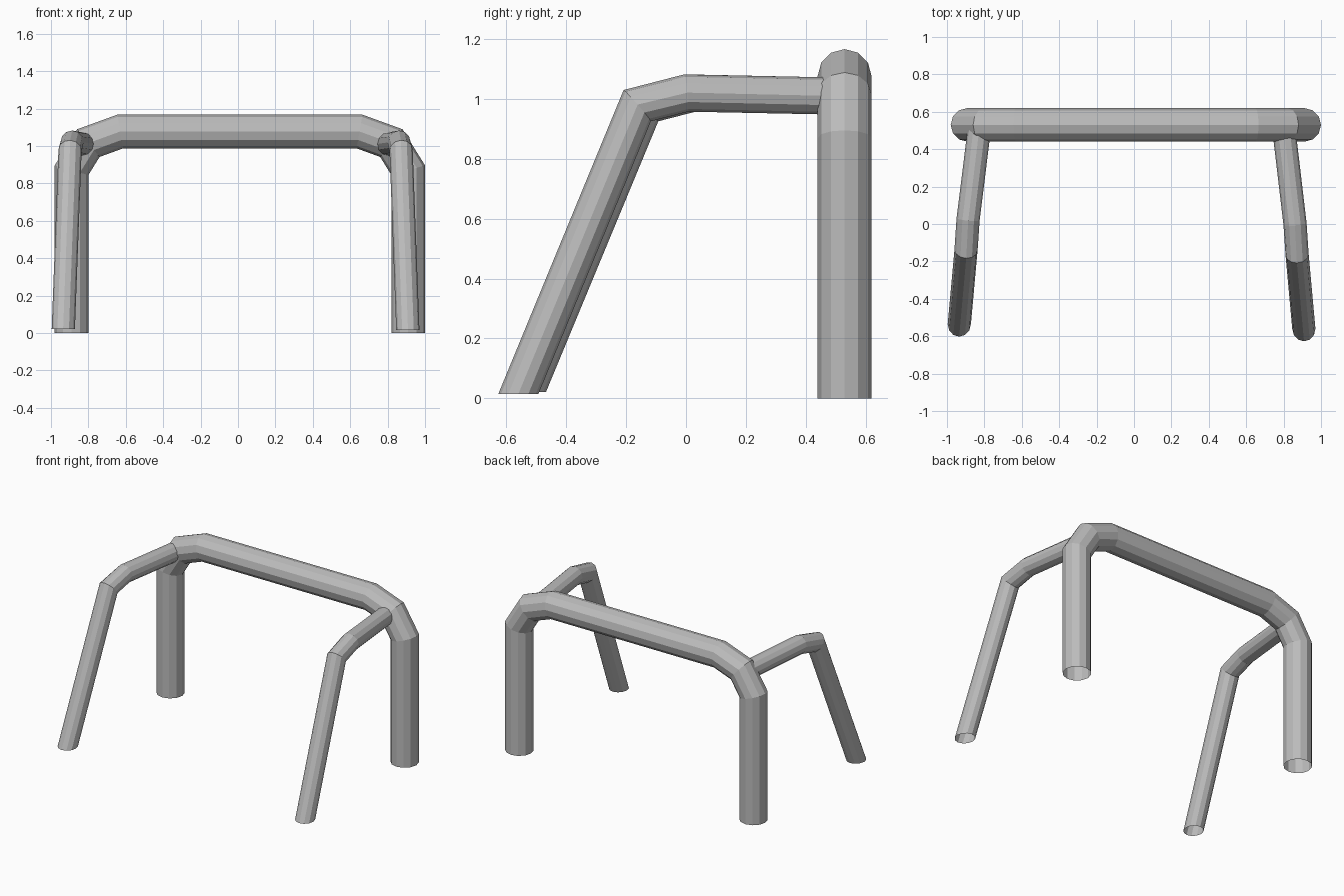
import bpy, bmesh, math
from mathutils import Vector

cube = bpy.data.objects.get("Cube")
if cube:
    bpy.data.objects.remove(cube, do_unlink=True)

SIDES = 12

grey = bpy.data.materials.new("grey_metal")
grey.use_nodes = True
colour = (0.5, 0.5, 0.5, 1)
grey.diffuse_color = colour
grey.node_tree.nodes["Principled BSDF"].inputs["Base Color"].default_value = colour


def tube(name, path, radius, side, foot_normals):
    """Open faceted tube with mitred bends; foot_normals set the planes of both end cuts."""
    pts = [Vector(p) for p in path]
    dirs = [(b - a).normalized() for a, b in zip(pts, pts[1:])]
    bm = bmesh.new()
    rings = []
    for i, centre in enumerate(pts):
        d = dirs[max(i - 1, 0)]
        if i == 0:
            n = foot_normals[0] or d
        elif i == len(pts) - 1:
            n = foot_normals[1] or d
        else:
            n = (dirs[i - 1] + dirs[i]).normalized()
        n = Vector(n)
        u = (Vector(side) - d * d.dot(Vector(side))).normalized()
        v = d.cross(u)
        ring = []
        for k in range(SIDES):
            a = math.tau * k / SIDES
            off = (u * math.cos(a) + v * math.sin(a)) * radius
            ring.append(bm.verts.new(centre + off - d * (off.dot(n) / d.dot(n))))
        rings.append(ring)
    for lo, hi in zip(rings, rings[1:]):
        for k in range(SIDES):
            j = (k + 1) % SIDES
            bm.faces.new((lo[k], lo[j], hi[j], hi[k]))
    bmesh.ops.recalc_face_normals(bm, faces=bm.faces)
    mesh = bpy.data.meshes.new(name)
    bm.to_mesh(mesh)
    bm.free()
    mesh.materials.append(grey)
    obj = bpy.data.objects.new(name, mesh)
    bpy.context.collection.objects.link(obj)
    return obj


UP = (0, 0, 1)

# Main hoop: two uprights joined by a bent crossbar
half = [(0.9, 0), (0.9, 0.87), (0.81, 1.015), (0.64, 1.077)]
profile = [(-x, z) for x, z in half] + [(x, z) for x, z in reversed(half)]
tube("main_hoop", [(x + 0.01, 0.53, z) for x, z in profile], 0.09, (0, 1, 0), (UP, UP))

# Front braces: sloping legs that bend back into the hoop corners
brace = [(0.92, -0.56, 0.015), (0.884, -0.163, 0.978),
         (0.873, 0.0, 1.02), (0.814, 0.5, 1.01)]
for name, s, dx, dy, dz in (("left_brace", 1, -0.012, 0, 0),
                            ("right_brace", -1, -0.014, 0.025, 0.006)):
    path = [(s * x + dx, y + dy * (y < 0.4), z + dz * (z < 0.5)) for x, y, z in brace]
    tube(name, path, 0.062, (1, 0, 0), (UP, None))
